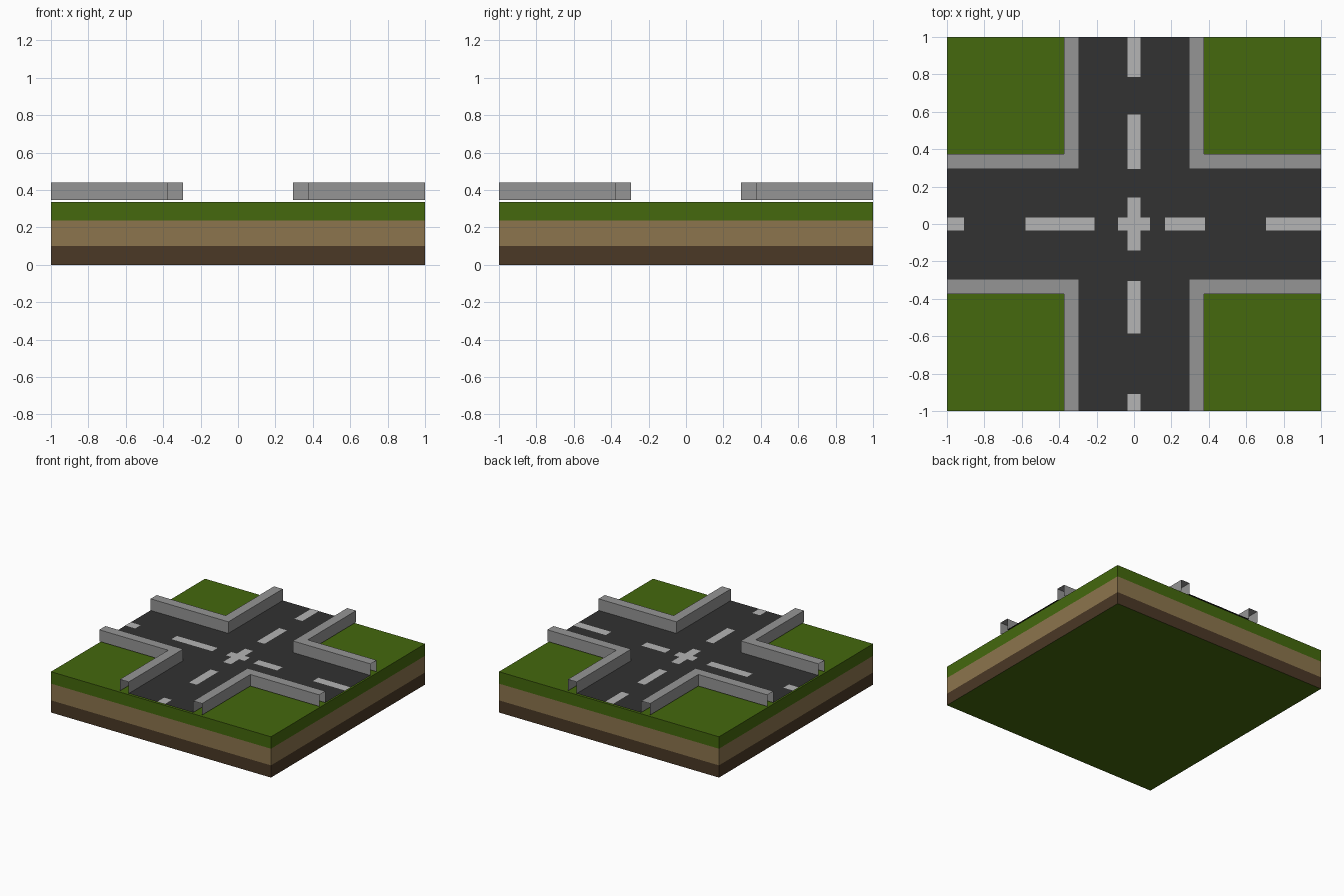
import bpy

if "Cube" in bpy.data.objects:
    bpy.data.objects.remove(bpy.data.objects["Cube"])


def material(name, rgb):
    m = bpy.data.materials.new(name)
    m.diffuse_color = (*rgb, 1)
    m.use_nodes = True
    m.node_tree.nodes["Principled BSDF"].inputs["Base Color"].default_value = m.diffuse_color
    return m


GRASS = material("grass", (0.058, 0.138, 0.004))
SOIL = material("soil", (0.262, 0.178, 0.074))
DEEP = material("deep_soil", (0.069, 0.040, 0.019))
ASPHALT = material("asphalt", (0.032, 0.032, 0.032))
PAINT = material("paint", (0.46, 0.46, 0.46))
STONE = material("kerb_stone", (0.30, 0.30, 0.30))


def make(name, verts, faces, mats, indices=None):
    me = bpy.data.meshes.new(name)
    me.from_pydata(verts, [], faces)
    for m in mats:
        me.materials.append(m)
    if indices:
        for p, i in zip(me.polygons, indices):
            p.material_index = i
    ob = bpy.data.objects.new(name, me)
    bpy.context.collection.objects.link(ob)
    return ob


def flat(name, pts, z, mat):
    return make(name, [(x, y, z) for x, y in pts], [range(len(pts))], [mat])


def rect(x0, x1, y0, y1):
    return [(x0, y0), (x1, y0), (x1, y1), (x0, y1)]


def plus(w, h, lx, ly):
    """Cross outline: arm half-widths w (along y), h (along x); half-lengths lx, ly."""
    return [(w, -h), (lx, -h), (lx, h), (w, h), (w, ly), (-w, ly),
            (-w, h), (-lx, h), (-lx, -h), (-w, -h), (-w, -ly), (w, -ly)]


# Ground block: stacked rings with one colour band per layer
levels = [0, 0.10, 0.237, 0.335]
verts = [(x, y, z) for z in levels for x, y in rect(-1, 1, -1, 1)]
faces, bands = [(3, 2, 1, 0), (12, 13, 14, 15)], [0, 0]
for layer, slot in enumerate((2, 1, 0)):
    for i in range(4):
        a, b = layer * 4 + i, layer * 4 + (i + 1) % 4
        faces.append((a, b, b + 4, a + 4))
        bands.append(slot)
make("ground_block", verts, faces, [GRASS, SOIL, DEEP], bands)

# Crossing roads, a thin sheet just above the grass
INNER, OUTER, ROAD_Z, TOP = 0.293, 0.373, 0.345, 0.44
flat("road", plus(INNER, INNER, 1, 1), ROAD_Z, ASPHALT)

# Painted centre cross and lane dashes
PAINT_Z = ROAD_Z + 0.001
HALF = 0.035
flat("centre_mark", plus(HALF, HALF, 0.085, 0.143), PAINT_Z, PAINT)
for i, (a, b) in enumerate([(-1, -0.91), (-0.585, -0.305), (0.295, 0.585), (0.785, 1)]):
    flat(f"lane_dash_y_{i}", rect(-HALF, HALF, a, b), PAINT_Z, PAINT)
for i, (a, b) in enumerate([(-1, -0.91), (-0.58, -0.21), (0.165, 0.38), (0.705, 1)]):
    flat(f"lane_dash_x_{i}", rect(a, b, -HALF, HALF), PAINT_Z, PAINT)

# Raised L-shaped kerbs: hollow channels with open ends, mirrored to four corners
outline = [(INNER, INNER), (1, INNER), (1, OUTER), (OUTER, OUTER), (OUTER, 1), (INNER, 1)]
n = len(outline)
verts = [(x, y, z) for z in (ROAD_Z, TOP) for x, y in outline]
faces = [range(n, 2 * n)]
faces += [(i, (i + 1) % n, (i + 1) % n + n, i + n) for i in (0, 2, 3, 5)]
kerbs = make("kerbs", verts, faces, [STONE])
mirror = kerbs.modifiers.new("four_corners", 'MIRROR')
mirror.use_axis = (True, True, False)
mirror.use_mirror_merge = False
